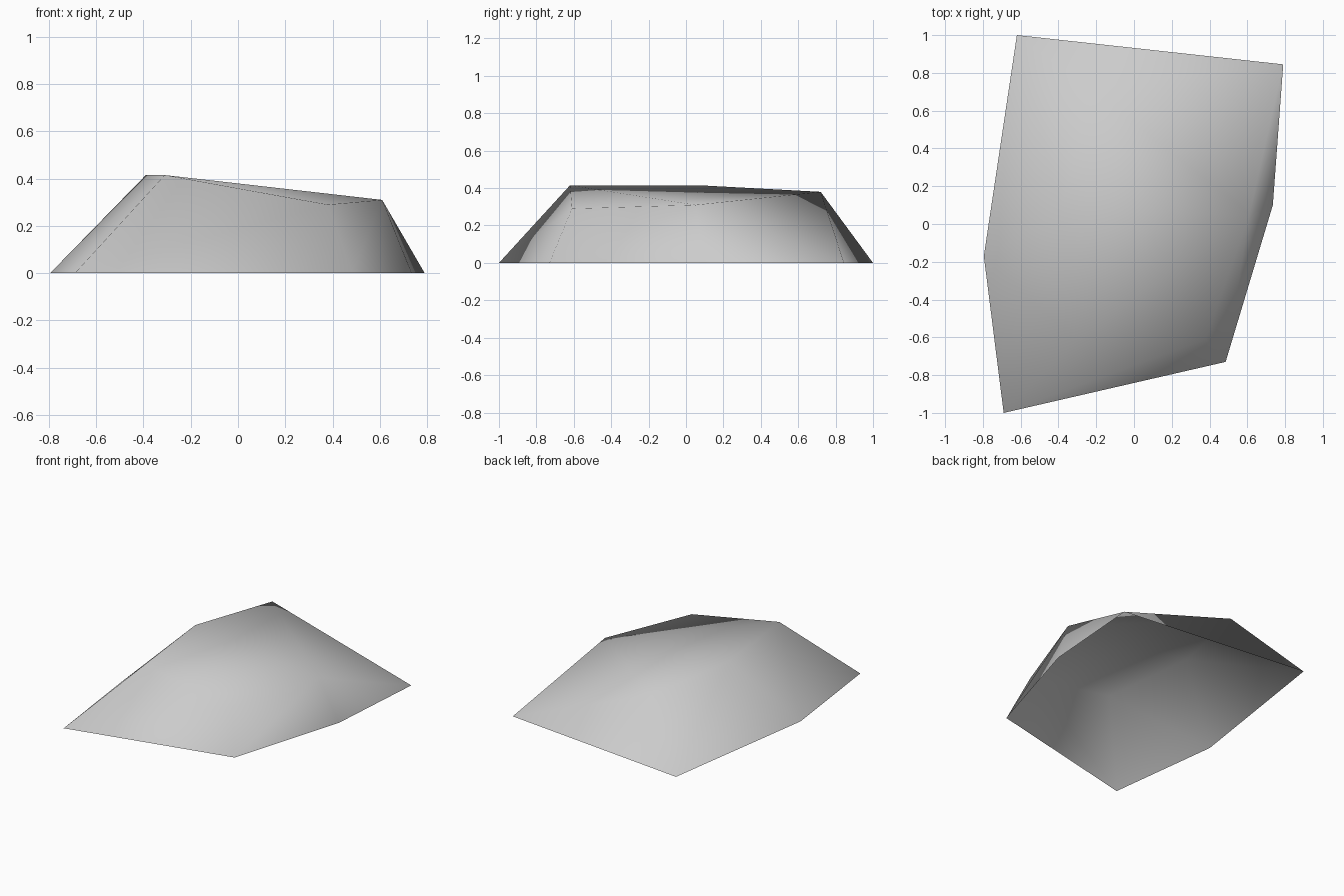
import bpy

if "Cube" in bpy.data.objects:
    bpy.data.objects.remove(bpy.data.objects["Cube"])

# Stone colour
stone = bpy.data.materials.new("stone_grey")
stone.diffuse_color = (0.6, 0.6, 0.6, 1)
stone.use_nodes = True
stone.node_tree.nodes["Principled BSDF"].inputs["Base Color"].default_value = stone.diffuse_color

# Ground outline, counter-clockwise from the front left corner
base = [(-0.69, -1.0), (0.485, -0.73), (0.735, 0.10),
        (0.79, 0.845), (-0.62, 1.0), (-0.795, -0.17)]
# Crown corners: front left, front right, right, back, left
crown = [(-0.31, -0.62, 0.415), (0.38, -0.61, 0.29), (0.61, 0.05, 0.31),
         (-0.23, 0.72, 0.38), (-0.39, 0.07, 0.415)]

# Sloping sides, then the faceted crown; the underside is open
sides = [(0, 1, 7, 6), (1, 2, 8, 7), (2, 3, 8), (3, 9, 8),
         (3, 4, 9), (4, 5, 10, 9), (5, 0, 6, 10)]
top = [(6, 7, 8), (6, 8, 10), (10, 8, 9)]

mesh = bpy.data.meshes.new("rock")
mesh.from_pydata([(x, y, 0) for x, y in base] + crown, [], sides + top)
mesh.materials.append(stone)
mesh.shade_smooth()
rock = bpy.data.objects.new("rock", mesh)
bpy.context.collection.objects.link(rock)
